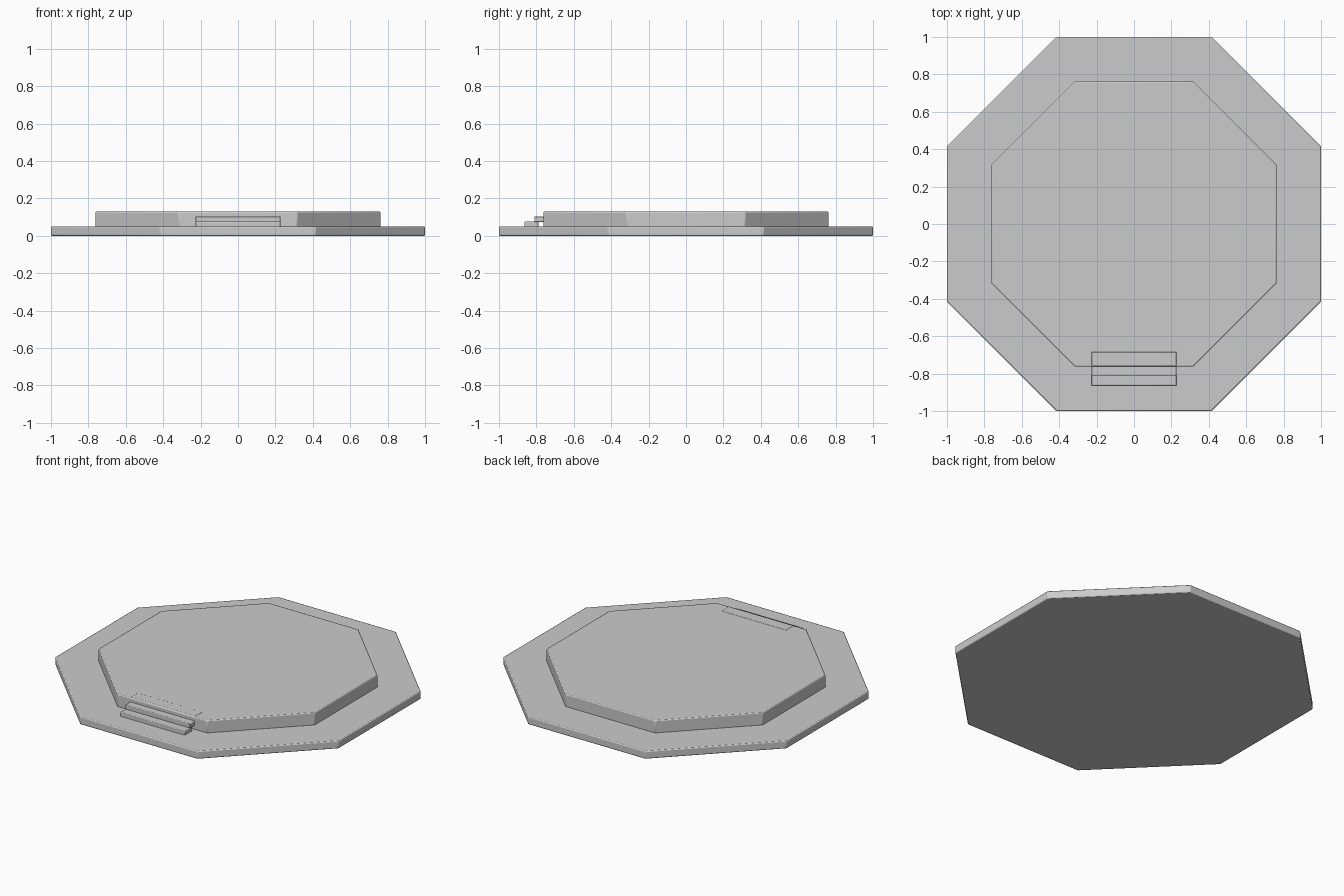
import bpy, math

if "Cube" in bpy.data.objects:
    bpy.data.objects.remove(bpy.data.objects["Cube"])


def finish(obj, bevel):
    mod = obj.modifiers.new("edge_bevel", 'BEVEL')
    mod.width = bevel
    mod.segments = 2
    bpy.ops.object.shade_smooth_by_angle(angle=math.radians(35))


def octagon(name, apothem, z0, z1, bevel):
    # eight-sided slab with flats facing the axes
    bpy.ops.mesh.primitive_cylinder_add(
        vertices=8, radius=apothem / math.cos(math.pi / 8), depth=z1 - z0,
        location=(0, 0, (z0 + z1) / 2), rotation=(0, 0, math.pi / 8))
    obj = bpy.context.object
    obj.name = name
    bpy.ops.object.transform_apply(location=False, rotation=True, scale=True)
    finish(obj, bevel)


def step(name, y0, y1, z0, z1):
    bpy.ops.mesh.primitive_cube_add(size=1, location=(0, (y0 + y1) / 2, (z0 + z1) / 2))
    obj = bpy.context.object
    obj.name = name
    obj.scale = (0.456, y1 - y0, z1 - z0)
    bpy.ops.object.transform_apply(location=False, rotation=False, scale=True)
    finish(obj, 0.004)


# Platform tiers
octagon("base_slab", 1.0, 0.0, 0.05, 0.006)
octagon("upper_platform", 0.763, 0.045, 0.129, 0.006)

# Front steps, climbing toward the platform
for i in range(3):
    y = -0.863 + i * 0.052
    top = 0.076 + i * 0.0275
    step(f"front_step_{i + 1}", y, y + 0.075, top - 0.03, top)
